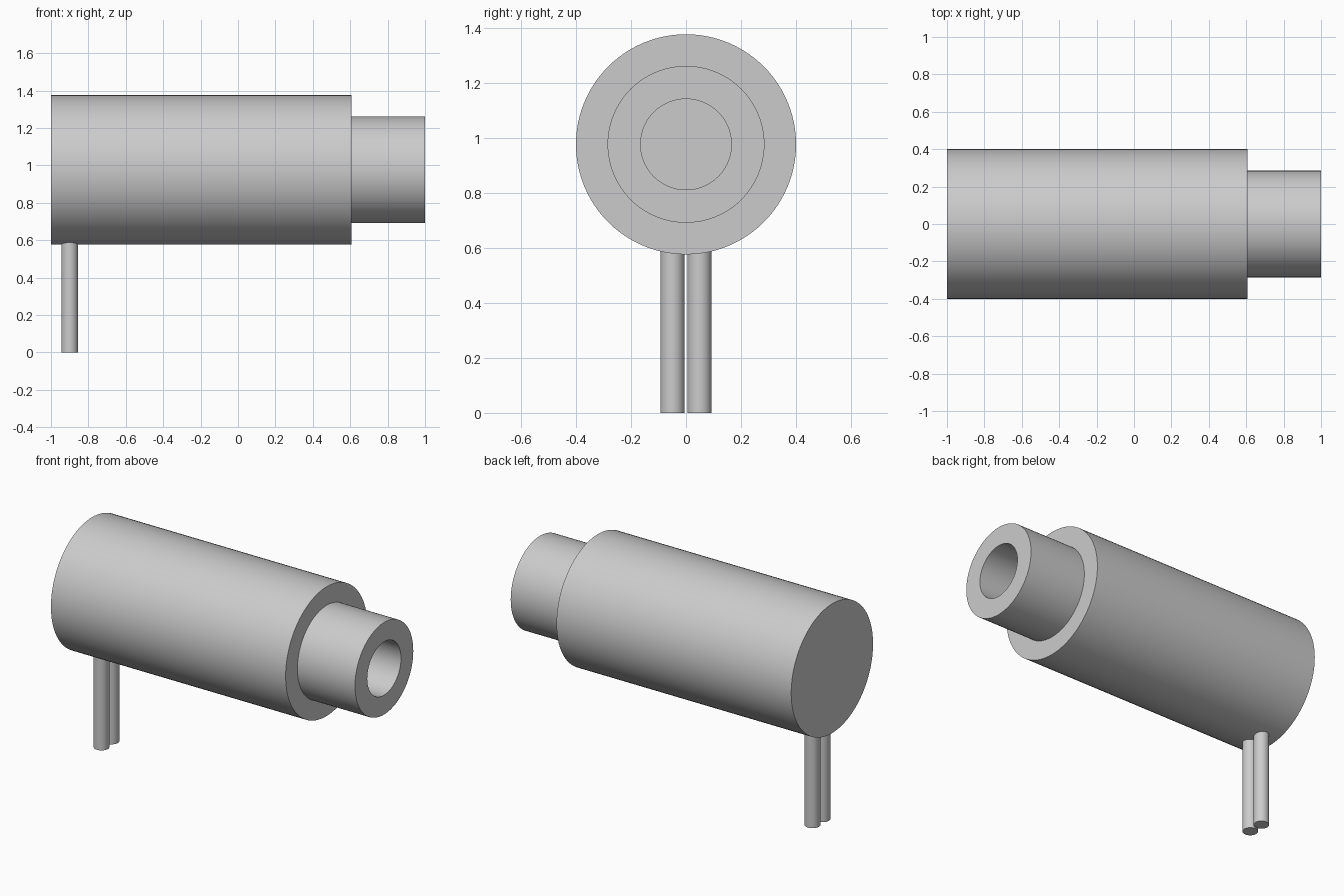
import bpy
import math
from mathutils import Matrix, Vector

cube = bpy.data.objects.get("Cube")
if cube:
    bpy.data.objects.remove(cube, do_unlink=True)

grey = bpy.data.materials.new("light_grey")
grey.use_nodes = True
grey.diffuse_color = (0.6, 0.6, 0.6, 1)
grey.node_tree.nodes["Principled BSDF"].inputs["Base Color"].default_value = (0.6, 0.6, 0.6, 1)

AXIS_Z = 0.976


def lathe(name, profile, matrix, sides=96):
    """Revolve (radius, height) points around local z; radius 0 closes an end."""
    verts, rings, faces = [], [], []
    for r, h in profile:
        count = sides if r > 0 else 1
        rings.append([len(verts) + i for i in range(count)])
        for i in range(count):
            a = math.tau * i / sides
            verts.append(matrix @ Vector((r * math.cos(a), r * math.sin(a), h)))
    for low, high in zip(rings, rings[1:]):
        if len(low) == 1:
            faces.append(high[::-1])
        elif len(high) == 1:
            faces.append(low)
        else:
            for i in range(sides):
                j = (i + 1) % sides
                faces.append((low[i], low[j], high[j], high[i]))
    mesh = bpy.data.meshes.new(name)
    mesh.from_pydata(verts, [], faces)
    # Drop the unused centre points of the flat ends
    used = {v for f in mesh.polygons for v in f.vertices}
    import bmesh
    bm = bmesh.new()
    bm.from_mesh(mesh)
    bmesh.ops.delete(bm, geom=[v for v in bm.verts if v.index not in used], context='VERTS')
    bm.to_mesh(mesh)
    bm.free()
    mesh.materials.append(grey)
    obj = bpy.data.objects.new(name, mesh)
    bpy.context.collection.objects.link(obj)
    bpy.ops.object.select_all(action='DESELECT')
    obj.select_set(True)
    bpy.context.view_layer.objects.active = obj
    bpy.ops.object.shade_smooth_by_angle(angle=math.radians(30))
    return obj


# Stepped barrel along x, with a blind bore in its narrow end
along_x = Matrix.Translation((0, 0, AXIS_Z)) @ Matrix.Rotation(math.pi / 2, 4, 'Y')
lathe("barrel", [(0, -1), (0.4, -1), (0.4, 0.606), (0.285, 0.606),
                 (0.285, 1), (0.165, 1), (0.165, 0.606), (0, 0.606)], along_x)

# Pair of round pins below the closed end
for name, y in (("front_pin", -0.049), ("back_pin", 0.049)):
    lathe(name, [(0, 0), (0.044, 0), (0.044, 0.6), (0, 0.6)],
          Matrix.Translation((-0.9, y, 0)), 48)
